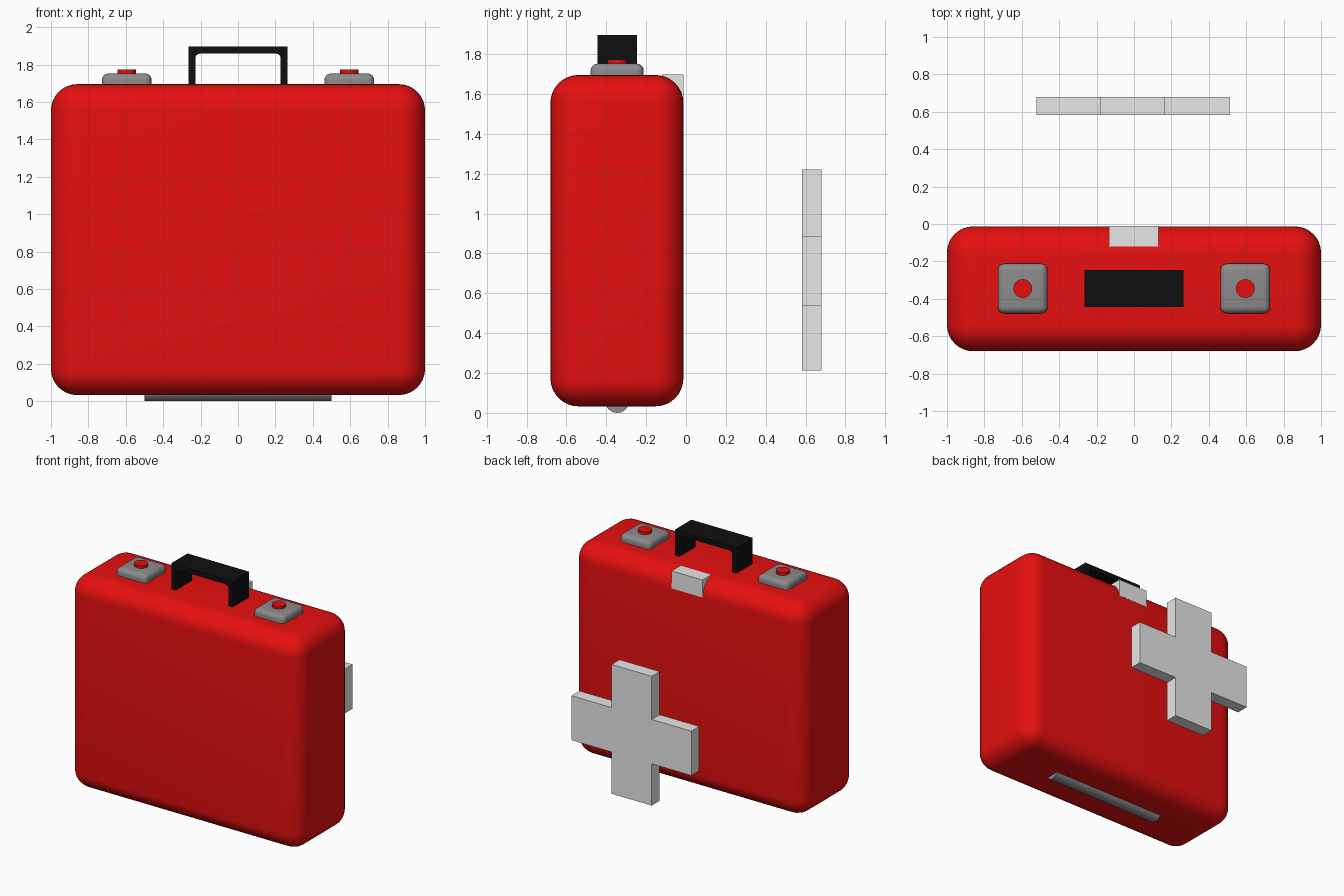
import bpy, bmesh, math

if "Cube" in bpy.data.objects:
    bpy.data.objects.remove(bpy.data.objects["Cube"])


def material(name, rgb):
    m = bpy.data.materials.new(name)
    m.diffuse_color = (*rgb, 1.0)
    m.use_nodes = True
    m.node_tree.nodes["Principled BSDF"].inputs["Base Color"].default_value = m.diffuse_color
    return m


RED = material("case red", (0.80, 0.005, 0.005))
GREY = material("metal grey", (0.26, 0.26, 0.26))
PALE = material("pale white", (0.80, 0.80, 0.80))
BLACK = material("handle black", (0.005, 0.005, 0.005))


def finish(name, bm, mat, smooth=False):
    bmesh.ops.recalc_face_normals(bm, faces=bm.faces)
    me = bpy.data.meshes.new(name)
    bm.to_mesh(me)
    bm.free()
    ob = bpy.data.objects.new(name, me)
    bpy.context.collection.objects.link(ob)
    me.materials.append(mat)
    if smooth:
        bpy.ops.object.select_all(action='DESELECT')
        ob.select_set(True)
        bpy.context.view_layer.objects.active = ob
        bpy.ops.object.shade_smooth_by_angle(angle=math.radians(35))
    return ob


def box(name, lo, hi, mat, bevel=0.0, segments=6):
    bm = bmesh.new()
    bmesh.ops.create_cube(bm, size=1)
    for v in bm.verts:
        v.co = [(a + b) / 2 + c * (b - a) for a, b, c in zip(lo, hi, v.co)]
    if bevel:
        bmesh.ops.bevel(bm, geom=bm.edges[:], offset=bevel, segments=segments,
                        profile=0.5, affect='EDGES', clamp_overlap=True)
    return finish(name, bm, mat, bevel > 0)


def cylinder(name, center, radius, depth, mat, along_x=False):
    bm = bmesh.new()
    bmesh.ops.create_cone(bm, cap_ends=True, segments=32, radius1=radius,
                          radius2=radius, depth=depth)
    ob = finish(name, bm, mat, True)
    ob.location = center
    if along_x:
        ob.rotation_euler.y = math.pi / 2
    return ob


def extrude_y(name, outline, y0, y1, mat, smooth=False):
    """Extrude an (x, z) outline from y0 to y1."""
    bm = bmesh.new()
    face = bm.faces.new([bm.verts.new((x, y0, z)) for x, z in outline])
    new = bmesh.ops.extrude_face_region(bm, geom=[face])["geom"]
    for v in new:
        if isinstance(v, bmesh.types.BMVert):
            v.co.y = y1
    return finish(name, bm, mat, smooth)


# Case body with broad rounded edges
box("case_body", (-1, -0.68, 0.033), (1, -0.013, 1.695), RED, 0.14, 8)

# Two clasps, each with a round button
for side, x in (("left", -0.595), ("right", 0.595)):
    box(side + "_clasp", (x - 0.133, -0.478, 1.64), (x + 0.133, -0.212, 1.752),
        GREY, 0.035, 5)
    cylinder(side + "_button", (x, -0.345, 1.745), 0.05, 0.056, RED)

# Carrying handle: an upside-down U with rounded inner corners
r, ix, iz = 0.025, 0.228, 1.858
arc = [(ix - r + r * math.cos(a), iz - r + r * math.sin(a))
       for a in (math.radians(d) for d in range(0, 91, 18))]
inner = [(ix, 1.68)] + arc + [(-x, z) for x, z in reversed(arc)] + [(-ix, 1.68)]
extrude_y("handle", [(-0.265, 1.68), (-0.265, 1.896), (0.265, 1.896), (0.265, 1.68)]
          + inner, -0.445, -0.245, BLACK, True)

# Latch plate at the rear top edge
box("rear_latch", (-0.133, -0.12, 1.56), (0.132, -0.012, 1.697), PALE)

# Free-standing cross behind the case
x0, x1, x2, x3 = -0.522, -0.18, 0.167, 0.513
z0, z1, z2, z3 = 0.212, 0.538, 0.885, 1.222
extrude_y("cross", [(x1, z0), (x2, z0), (x2, z1), (x3, z1), (x3, z2), (x2, z2),
                    (x2, z3), (x1, z3), (x1, z2), (x0, z2), (x0, z1), (x1, z1)],
          0.582, 0.68, PALE)

# Half-sunk round foot bar underneath
cylinder("foot_bar", (0, -0.345, 0.06), 0.06, 1.0, GREY, along_x=True)
